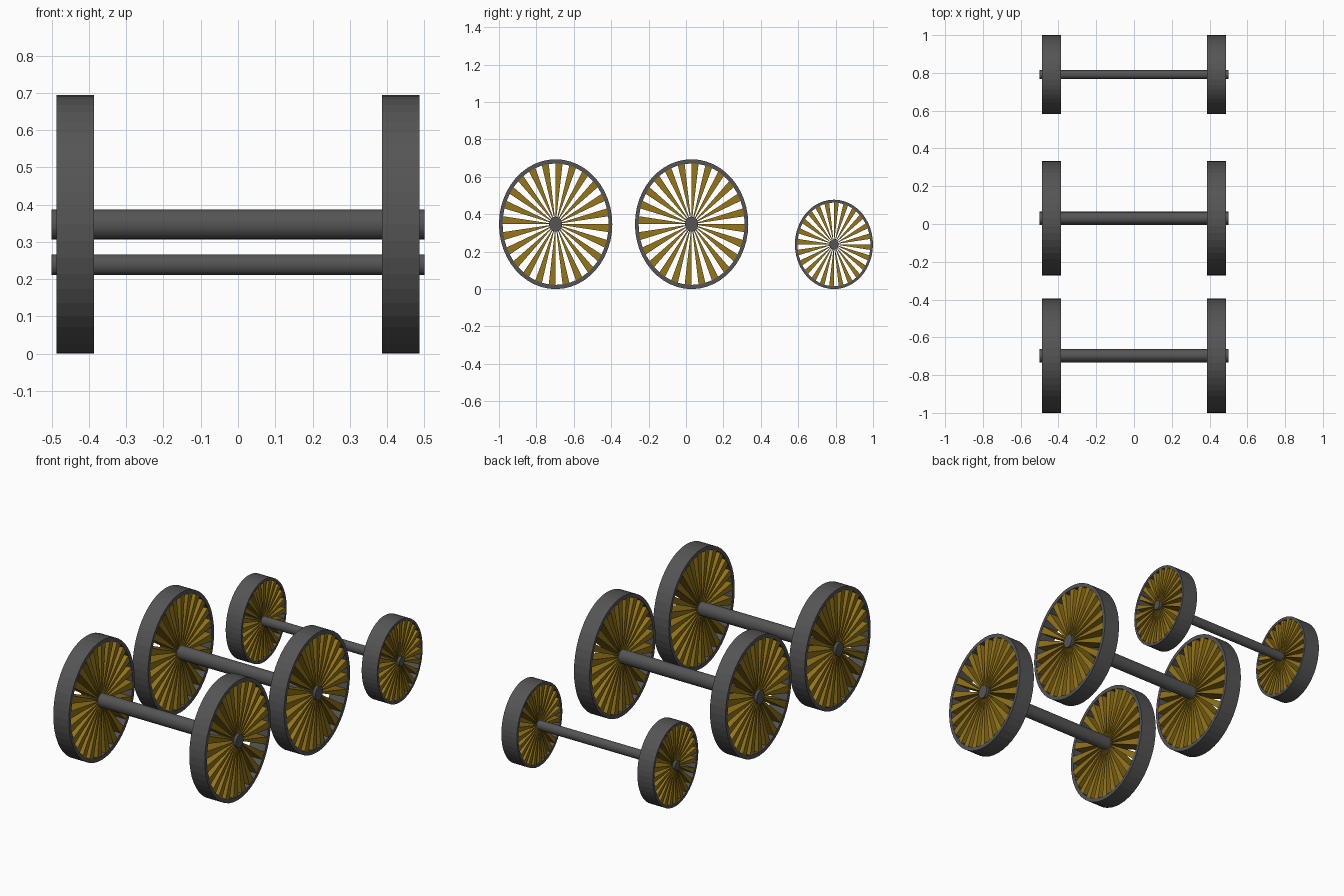
import bpy, bmesh
from math import cos, sin, pi

if "Cube" in bpy.data.objects:
    bpy.data.objects.remove(bpy.data.objects["Cube"])

SEG = 48          # rim sides
SPOKES = 24       # wedge spokes per wheel
SQUASH = 0.873    # wheels are narrower along y than they are tall


def material(name, rgb):
    m = bpy.data.materials.new(name)
    m.diffuse_color = (*rgb, 1)
    m.use_nodes = True
    m.node_tree.nodes["Principled BSDF"].inputs["Base Color"].default_value = m.diffuse_color
    return m


IRON = material("dark_iron", (0.09, 0.09, 0.09))
GOLD = material("gold_paint", (0.30, 0.18, 0.01))


def finish(bm, name, mat, loc):
    bmesh.ops.recalc_face_normals(bm, faces=bm.faces)
    mesh = bpy.data.meshes.new(name)
    bm.to_mesh(mesh)
    bm.free()
    mesh.materials.append(mat)
    ob = bpy.data.objects.new(name, mesh)
    ob.location = loc
    bpy.context.collection.objects.link(ob)
    return ob


def point(x, r, a):
    return (x, r * SQUASH * cos(a), r * sin(a))


def rim(name, r, thick, half, loc):
    # rectangular section swept round the wheel
    bm = bmesh.new()
    section = [(-half, r), (half, r), (half, r - thick), (-half, r - thick)]
    rings = [[bm.verts.new(point(x, rad, 2 * pi * i / SEG)) for x, rad in section]
             for i in range(SEG)]
    for i in range(SEG):
        a, b = rings[i], rings[(i + 1) % SEG]
        for j in range(4):
            k = (j + 1) % 4
            bm.faces.new((a[j], a[k], b[k], b[j]))
    finish(bm, name, IRON, loc)


def spokes(name, r, half, loc):
    # thin wedges that widen from the hub to the rim
    bm = bmesh.new()
    step = 2 * pi / SPOKES
    for i in range(SPOKES):
        a1 = i * step
        a0 = a1 - step / 2
        sides = [[bm.verts.new(p) for p in
                  (point(x, 0.004, (a0 + a1) / 2), point(x, r, a0), point(x, r, a1))]
                 for x in (-half, half)]
        s, t = sides
        bm.faces.new(s)
        bm.faces.new(t)
        for j in range(3):
            k = (j + 1) % 3
            bm.faces.new((s[j], s[k], t[k], t[j]))
    finish(bm, name, GOLD, loc)


def axle(name, r, loc):
    bm = bmesh.new()
    ends = [[bm.verts.new(point(x, r, 2 * pi * i / 32)) for i in range(32)]
            for x in (-0.5, 0.5)]
    for e in ends:
        bm.faces.new(e)
    for i in range(32):
        k = (i + 1) % 32
        bm.faces.new((ends[0][i], ends[0][k], ends[1][k], ends[1][i]))
    finish(bm, name, IRON, loc)


# three wheel sets: name, y centre, wheel radius, axle radius
for name, y, r, ar in (("front", -0.697, 0.347, 0.040),
                       ("middle", 0.030, 0.347, 0.040),
                       ("rear", 0.791, 0.239, 0.0275)):
    axle(name + "_axle", ar, (0, y, r))
    for side, sx in (("left", -1), ("right", 1)):
        loc = (sx * 0.437, y, r)
        thick = r * 0.065
        rim(f"{name}_{side}_rim", r, thick, 0.05, loc)
        spokes(f"{name}_{side}_spokes", r - thick * 0.8, 0.0485, loc)
